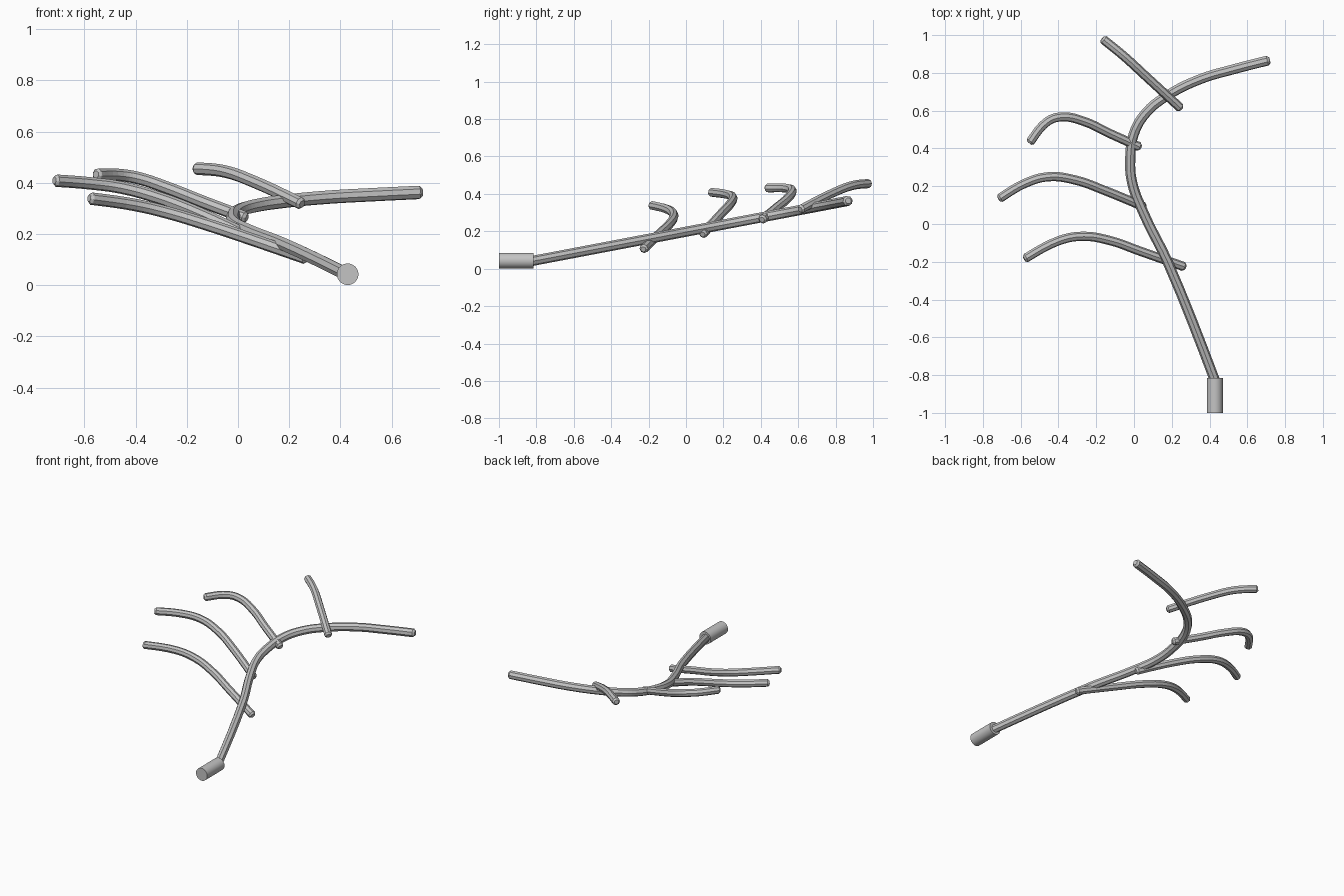
import bpy
import math
from mathutils import Vector

cube = bpy.data.objects.get("Cube")
if cube:
    bpy.data.objects.remove(cube, do_unlink=True)

# One grey for every part
grey = bpy.data.materials.new("plain_grey")
grey.use_nodes = True
colour = (0.55, 0.55, 0.55, 1)
grey.diffuse_color = colour
grey.node_tree.nodes["Principled BSDF"].inputs["Base Color"].default_value = colour


def tube(name, points, radius):
    """Eight-sided tube through the points with chamfered ends, as a mesh."""
    path = [Vector(p) for p in points]
    tip = radius * 0.45
    first = path[0] + (path[0] - path[1]).normalized() * tip
    last = path[-1] + (path[-1] - path[-2]).normalized() * tip
    path = [first] + path + [last]

    curve = bpy.data.curves.new(name, "CURVE")
    curve.dimensions = "3D"
    curve.bevel_depth = radius
    curve.bevel_resolution = 2
    curve.resolution_u = 5
    curve.use_fill_caps = True
    spline = curve.splines.new("BEZIER")
    spline.bezier_points.add(len(path) - 1)
    for knot, point in zip(spline.bezier_points, path):
        knot.co = point
        knot.handle_left_type = knot.handle_right_type = "AUTO"
    for end in (0, -1):
        spline.bezier_points[end].radius = 0.6
    spline.use_smooth = False
    curve.materials.append(grey)
    obj = bpy.data.objects.new(name, curve)
    bpy.context.collection.objects.link(obj)
    bpy.ops.object.select_all(action="DESELECT")
    obj.select_set(True)
    bpy.context.view_layer.objects.active = obj
    bpy.ops.object.convert(target="MESH")


# Main stem: curved in plan, rising at a steady slope
plan = [(0.427, -0.825), (0.18, -0.205), (0.05, 0.06), (-0.01, 0.22), (-0.02, 0.34),
        (0.0, 0.48), (0.065, 0.59), (0.177, 0.68), (0.346, 0.765), (0.53, 0.82), (0.707, 0.865)]
tube("main_stem", [(x, y, 0.042 + 0.19 * (y + 0.82)) for x, y in plan], 0.027)

# Side branches, lowest to highest
branches = {
    "lower_branch": [(0.262, -0.225, 0.107), (0.03, -0.143, 0.187), (-0.13, -0.087, 0.24),
                     (-0.273, -0.065, 0.283), (-0.4, -0.089, 0.313), (-0.572, -0.18, 0.338)],
    "middle_branch": [(0.05, 0.092, 0.187), (-0.157, 0.178, 0.283), (-0.315, 0.234, 0.343),
                      (-0.455, 0.25, 0.381), (-0.58, 0.214, 0.398), (-0.708, 0.138, 0.408)],
    "upper_branch": [(0.025, 0.41, 0.265), (-0.13, 0.48, 0.323), (-0.27, 0.545, 0.378),
                     (-0.385, 0.567, 0.417), (-0.458, 0.543, 0.43), (-0.548, 0.437, 0.432)],
    "top_branch": [(0.243, 0.617, 0.32), (0.065, 0.78, 0.403),
                   (-0.055, 0.89, 0.445), (-0.16, 0.975, 0.455)],
}
for name, points in branches.items():
    tube(name, points, 0.0245)

# Round base socket lying along y
bpy.ops.mesh.primitive_cylinder_add(vertices=32, radius=0.042, depth=0.185,
                                    location=(0.428, -0.9075, 0.043),
                                    rotation=(math.pi / 2, 0, 0))
socket = bpy.context.object
socket.name = "base_socket"
socket.data.materials.append(grey)
bpy.ops.object.shade_smooth_by_angle(angle=math.radians(30))
